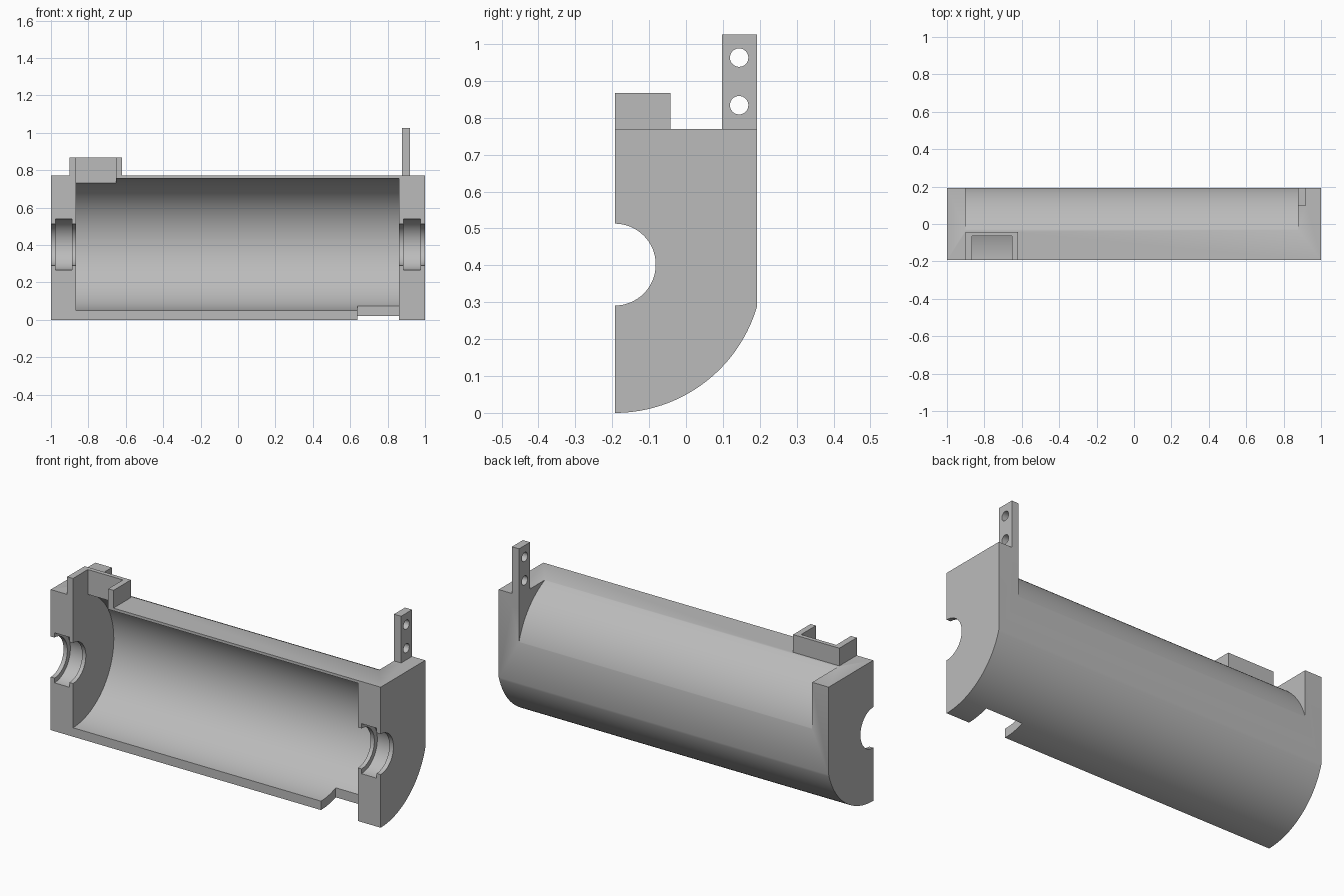
import bpy, bmesh, math

if "Cube" in bpy.data.objects:
    bpy.data.objects.remove(bpy.data.objects["Cube"])

grey = bpy.data.materials.new("plain_grey")
colour = (0.5, 0.5, 0.5, 1)
grey.diffuse_color = colour
grey.use_nodes = True
grey.node_tree.nodes["Principled BSDF"].inputs["Base Color"].default_value = colour

HALF = 0.193          # half depth, the cylinder axis lies on the front plane
AXIS = 0.402          # axis height and outer radius
BORE = 0.353
TOP = 0.77


def arc(radius, start, end, steps):
    """Points (y, z) around the cylinder axis; angle 0 points to the back."""
    return [(-HALF + radius * math.cos(start + (end - start) * i / steps),
             AXIS + radius * math.sin(start + (end - start) * i / steps))
            for i in range(steps + 1)]


def extrude(name, profile, x0, x1):
    """Extrude a (y, z) profile along x."""
    bm = bmesh.new()
    face = bm.faces.new([bm.verts.new((x0, y, z)) for y, z in profile])
    new = bmesh.ops.extrude_face_region(bm, geom=[face])["geom"]
    moved = [v for v in new if isinstance(v, bmesh.types.BMVert)]
    bmesh.ops.translate(bm, verts=moved, vec=(x1 - x0, 0, 0))
    bmesh.ops.recalc_face_normals(bm, faces=bm.faces)
    mesh = bpy.data.meshes.new(name)
    bm.to_mesh(mesh)
    bm.free()
    mesh.materials.append(grey)
    obj = bpy.data.objects.new(name, mesh)
    bpy.context.collection.objects.link(obj)
    return obj


def box(name, x0, x1, y0, y1, z0, z1):
    return extrude(name, [(y0, z0), (y1, z0), (y1, z1), (y0, z1)], x0, x1)


def rod(name, radius, x0, x1, y=-HALF, z=AXIS, steps=64):
    ring = [(y + radius * math.cos(math.tau * i / steps),
             z + radius * math.sin(math.tau * i / steps)) for i in range(steps)]
    return extrude(name, ring, x0, x1)


def combine(target, tool, operation):
    mod = target.modifiers.new(tool.name, "BOOLEAN")
    mod.operation = operation
    mod.solver = "EXACT"
    mod.object = tool
    bpy.context.view_layer.objects.active = target
    bpy.ops.object.modifier_apply(modifier=mod.name)
    bpy.data.objects.remove(tool)


# Main housing: flat front, back and top, rounded underside
edge = math.acos(2 * HALF / AXIS)
outline = arc(AXIS, -math.pi / 2, -edge, 40) + [(HALF, TOP), (-HALF, TOP)]
housing = extrude("housing", outline, -1, 1)

# Rounded upper back between the two end blocks
shoulder = arc(AXIS, edge - 0.1, math.pi / 2 - 0.1, 48) + [(0, 0.9), (0.4, 0.9), (0.4, 0.45)]
combine(housing, extrude("shoulder_cutter", shoulder, -0.9, 0.877), "DIFFERENCE")

# Raised inlet collar and upright mounting tab
combine(housing, box("inlet_collar", -0.9, -0.62, -HALF, -0.042, 0.762, 0.867), "UNION")
combine(housing, box("mounting_tab", 0.877, 0.92, 0.098, HALF, 0.7, 1.026), "UNION")

# Long inner bore, inlet slot at the top and outlet notch at the bottom
combine(housing, rod("bore_cutter", BORE, -0.865, 0.862, steps=128), "DIFFERENCE")
combine(housing, box("inlet_cutter", -0.865, -0.652, -0.4, -0.065, 0.5, 1), "DIFFERENCE")
combine(housing, box("outlet_cutter", 0.638, 0.862, -0.4, -0.065, -0.2, 0.3), "DIFFERENCE")

# Shaft holes with a wider bearing groove in each end block
for x0, x1, g0, g1 in ((-1.1, -0.8, -0.977, -0.887), (0.8, 1.1, 0.884, 0.975)):
    combine(housing, rod("shaft_cutter", 0.111, x0, x1), "DIFFERENCE")
    combine(housing, rod("groove_cutter", 0.137, g0, g1), "DIFFERENCE")

# Screw holes in the tab
for z in (0.834, 0.963):
    combine(housing, rod("screw_cutter", 0.025, 0.8, 1, 0.144, z, 32), "DIFFERENCE")

bpy.ops.object.select_all(action="DESELECT")
housing.select_set(True)
bpy.context.view_layer.objects.active = housing
bpy.ops.object.shade_smooth_by_angle(angle=math.radians(25))
